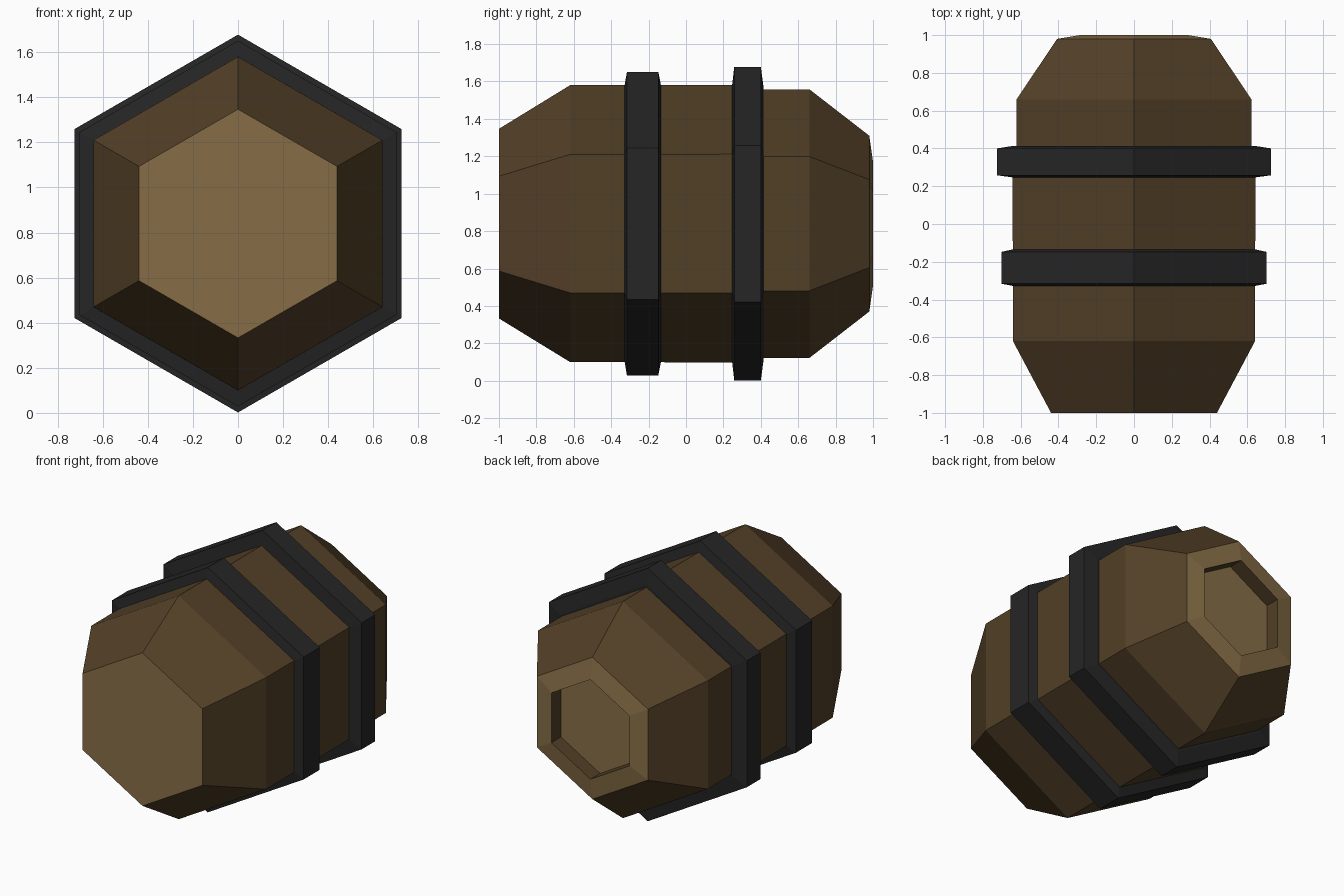
import bpy, bmesh, math

if "Cube" in bpy.data.objects:
    bpy.data.objects.remove(bpy.data.objects["Cube"])

CENTRE_Z = 0.84
SIDES = 6


def material(name, rgb):
    m = bpy.data.materials.new(name)
    m.diffuse_color = (*rgb, 1.0)
    m.use_nodes = True
    m.node_tree.nodes["Principled BSDF"].inputs["Base Color"].default_value = m.diffuse_color
    return m


dark_wood = material("dark wood", (0.085, 0.050, 0.020))
light_wood = material("light wood", (0.240, 0.155, 0.062))
black_iron = material("black iron", (0.019, 0.019, 0.019))


def lathe(name, profile, mats, closed=False, colours=None, caps=()):
    """Hexagonal lathe around y; profile holds (y, radius) points."""
    bm = bmesh.new()
    rings = []
    for y, r in profile:
        angles = [math.tau * i / SIDES for i in range(SIDES)]
        rings.append([bm.verts.new((r * math.sin(a), y, CENTRE_Z + r * math.cos(a)))
                      for a in angles])
    count = len(rings) if closed else len(rings) - 1
    for k in range(count):
        a, b = rings[k], rings[(k + 1) % len(rings)]
        for i in range(SIDES):
            j = (i + 1) % SIDES
            f = bm.faces.new((a[i], a[j], b[j], b[i]))
            f.material_index = colours[k] if colours else 0
    if not closed:
        for ring, colour in zip((rings[0], rings[-1]), caps):
            bm.faces.new(ring).material_index = colour
    bmesh.ops.recalc_face_normals(bm, faces=bm.faces)
    mesh = bpy.data.meshes.new(name)
    bm.to_mesh(mesh)
    bm.free()
    for m in mats:
        mesh.materials.append(m)
    ob = bpy.data.objects.new(name, mesh)
    bpy.context.collection.objects.link(ob)
    return ob


# Barrel body: flat front lid, tapered ends, raised back rim with recessed lid
lathe("barrel_body",
      [(-1.0, 0.507), (-0.62, 0.74), (0.25, 0.742), (0.41, 0.718), (0.66, 0.718),
       (0.98, 0.47), (1.0, 0.33), (0.90, 0.33)],
      [dark_wood, light_wood],
      colours=[0, 0, 0, 0, 0, 1, 0], caps=(1, 1))

# Iron hoops with slightly sloped sides
for name, y0, y1, radius, base in (("front_hoop", -0.328, -0.134, 0.811, 0.74),
                                   ("back_hoop", 0.246, 0.414, 0.838, 0.735)):
    lathe(name,
          [(y0, 0.70), (y0, base), (y0 + 0.012, radius), (y1 - 0.014, radius),
           (y1, base), (y1, 0.70)],
          [black_iron], closed=True)
